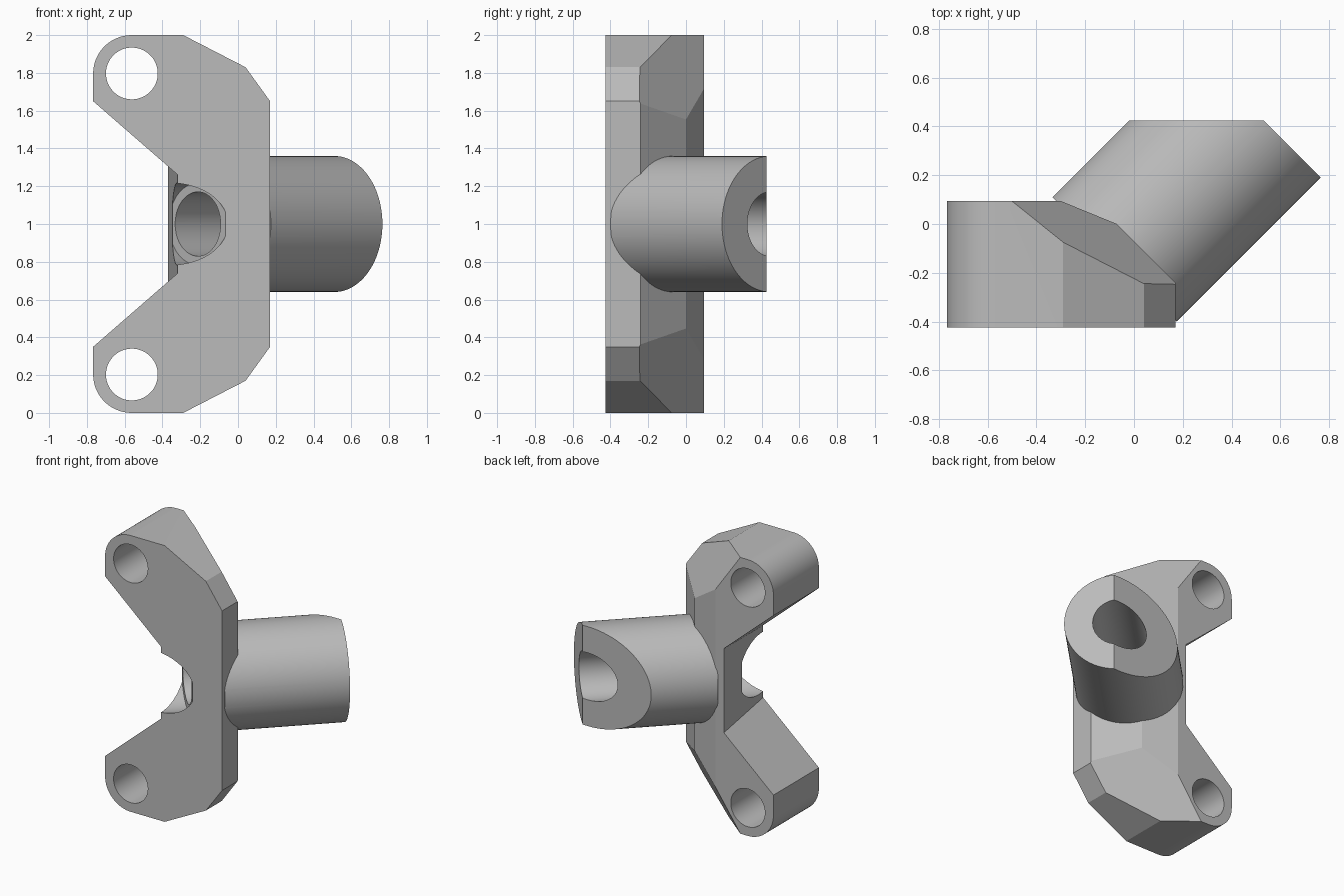
import bpy, bmesh
from math import cos, sin, pi, radians
from mathutils import Vector, Matrix

cube = bpy.data.objects.get("Cube")
if cube:
    bpy.data.objects.remove(cube, do_unlink=True)

grey = bpy.data.materials.new("plain_grey")
grey.use_nodes = True
grey.diffuse_color = (0.5, 0.5, 0.5, 1)
grey.node_tree.nodes["Principled BSDF"].inputs["Base Color"].default_value = (0.5, 0.5, 0.5, 1)

FRONT, BACK = -0.425, 0.095
HOLE_X, HOLE_Z = -0.562, 1.797


def finish(bm, name):
    bmesh.ops.recalc_face_normals(bm, faces=bm.faces)
    mesh = bpy.data.meshes.new(name)
    bm.to_mesh(mesh)
    bm.free()
    mesh.materials.append(grey)
    obj = bpy.data.objects.new(name, mesh)
    bpy.context.collection.objects.link(obj)
    return obj


def slice_off(bm, point, normal):
    """Remove what lies beyond a plane and close the cut."""
    geom = bm.verts[:] + bm.edges[:] + bm.faces[:]
    bmesh.ops.bisect_plane(bm, geom=geom, dist=1e-5, plane_co=point,
                           plane_no=Vector(normal).normalized(), clear_outer=True)
    rim = [e for e in bm.edges if e.is_boundary]
    if rim:
        bmesh.ops.contextual_create(bm, geom=rim)


def rod(name, radius, start, end, cut=None):
    """Cylinder between two points, optionally sliced by a plane."""
    start, end = Vector(start), Vector(end)
    axis = end - start
    place = Matrix.Translation((start + end) / 2) @ axis.to_track_quat('Z', 'Y').to_matrix().to_4x4()
    bm = bmesh.new()
    bmesh.ops.create_cone(bm, cap_ends=True, segments=96, radius1=radius, radius2=radius,
                          depth=axis.length, matrix=place)
    if cut:
        slice_off(bm, *cut)
    return finish(bm, name)


def on_axis(s):
    """Point on the diagonal tube axis where x + y = s."""
    return ((s + 0.065) / 2, (s - 0.065) / 2, 1)


def combine(target, tool, operation):
    mod = target.modifiers.new(tool.name, 'BOOLEAN')
    mod.operation, mod.object, mod.solver = operation, tool, 'EXACT'
    bpy.context.view_layer.objects.active = target
    bpy.ops.object.modifier_apply(modifier=mod.name)
    bpy.data.objects.remove(tool, do_unlink=True)


def outline(notch_x):
    """Winged profile, mirrored about mid height."""
    upper = [(notch_x, 1.65 - 0.87 * (notch_x + 0.767)), (-0.767, 1.65)]
    for i in range(17):
        a = pi - i * pi / 32
        upper.append((HOLE_X + 0.205 * cos(a), HOLE_Z + 0.203 * sin(a)))
    upper += [(-0.29, 2), (0.04, 1.83), (0.17, 1.65)]
    return upper + [(x, 2 - z) for x, z in reversed(upper)]


# Winged bracket body, with a slightly raked notch face
bm = bmesh.new()
front = [bm.verts.new((x, FRONT, z)) for x, z in outline(-0.32)]
back = [bm.verts.new((x, BACK, z)) for x, z in outline(-0.37)]
bm.faces.new(front)
bm.faces.new(back)
for i in range(len(front)):
    j = (i + 1) % len(front)
    bm.faces.new((front[i], front[j], back[j], back[i]))
bmesh.ops.recalc_face_normals(bm, faces=bm.faces)

# Facets on the rear of the body
slice_off(bm, (-0.07, 0, 1), (1, 1, 0))
slice_off(bm, (-0.07, 0, 1), (0.09, 0.22, 0))
for side in (1, -1):
    slice_off(bm, (-0.29, -0.075, 1 + side), (0.57, 0.71, 0.4 * side))
bracket = finish(bm, "winged_bracket")

# Diagonal tube with its tip trimmed flat at the rear
tube = rod("diagonal_tube", 0.36, on_axis(-0.225), on_axis(0.955),
           cut=((0, 0.425, 1), (0, 1, 0)))
combine(bracket, tube, 'UNION')

# Stepped bore through the tube
combine(bracket, rod("bore", 0.17, on_axis(-1.4), on_axis(1.3)), 'DIFFERENCE')
combine(bracket, rod("counterbore", 0.217, on_axis(-1.4), on_axis(-0.49)), 'DIFFERENCE')

# Mounting holes in the wing tips
for z in (HOLE_Z, 2 - HOLE_Z):
    combine(bracket, rod("mounting_hole", 0.137, (HOLE_X, -1, z), (HOLE_X, 1, z)), 'DIFFERENCE')

bpy.ops.object.select_all(action='DESELECT')
bracket.select_set(True)
bpy.context.view_layer.objects.active = bracket
bpy.ops.object.shade_smooth_by_angle(angle=radians(20))
